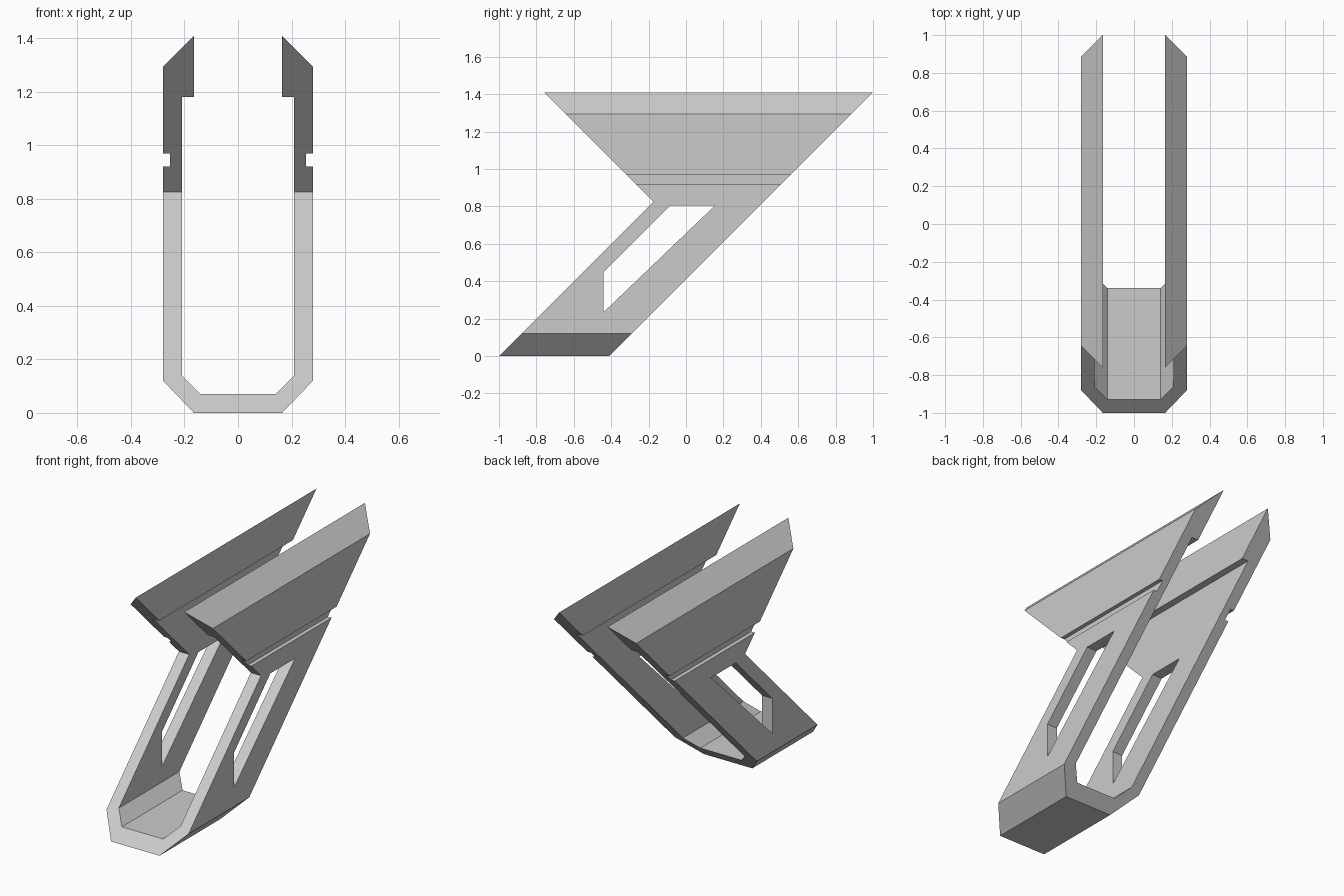
import bpy
import bmesh
from mathutils import Vector

cube = bpy.data.objects.get("Cube")
if cube:
    bpy.data.objects.remove(cube, do_unlink=True)

grey = bpy.data.materials.new("plain grey")
grey.use_nodes = True
colour = (0.6, 0.6, 0.6, 1)
grey.diffuse_color = colour
grey.node_tree.nodes["Principled BSDF"].inputs["Base Color"].default_value = colour


def prism(name, points, direction):
    """Extrude a closed outline along a direction, centred on the origin."""
    direction = Vector(direction)
    bm = bmesh.new()
    face = bm.faces.new([bm.verts.new(Vector(p) - direction / 2) for p in points])
    result = bmesh.ops.extrude_face_region(bm, geom=[face], use_keep_orig=True)
    moved = [g for g in result["geom"] if isinstance(g, bmesh.types.BMVert)]
    bmesh.ops.translate(bm, verts=moved, vec=direction)
    bmesh.ops.recalc_face_normals(bm, faces=bm.faces)
    mesh = bpy.data.meshes.new(name)
    bm.to_mesh(mesh)
    bm.free()
    mesh.materials.append(grey)
    obj = bpy.data.objects.new(name, mesh)
    bpy.context.collection.objects.link(obj)
    return obj


def cut(target, cutter, operation):
    cutter.hide_render = True
    mod = target.modifiers.new(cutter.name, "BOOLEAN")
    mod.object = cutter
    mod.operation = operation
    mod.solver = "EXACT"
    bpy.context.view_layer.objects.active = target
    bpy.ops.object.modifier_apply(modifier=mod.name)
    bpy.data.objects.remove(cutter, do_unlink=True)


# U-shaped section: chamfered base, grooved walls, thick bevelled rails on top
half = [(0.165, 0), (0.28, 0.12), (0.28, 0.92), (0.255, 0.92), (0.255, 0.97),
        (0.28, 0.97), (0.28, 1.295), (0.165, 1.41), (0.165, 1.18),
        (0.21, 1.18), (0.21, 0.14), (0.14, 0.07)]
section = half + [(-x, z) for x, z in reversed(half)]
frame = prism("slanted_frame", [(x, 0, z) for x, z in section], (0, 3, 0))

# Side outline: leaning leg that flares into the wide upper rails
outline = [(-1.1, -0.1), (-0.51, -0.1), (1.09, 1.5), (-0.85, 1.5), (-0.175, 0.825)]
cut(frame, prism("side_outline", [(0, y, z) for y, z in outline], (1, 0, 0)), "INTERSECT")

# Slanted window through both walls
window = [(-0.44, 0.235), (0.155, 0.805), (-0.085, 0.805), (-0.44, 0.45)]
cut(frame, prism("window", [(0, y, z) for y, z in window], (1, 0, 0)), "DIFFERENCE")
